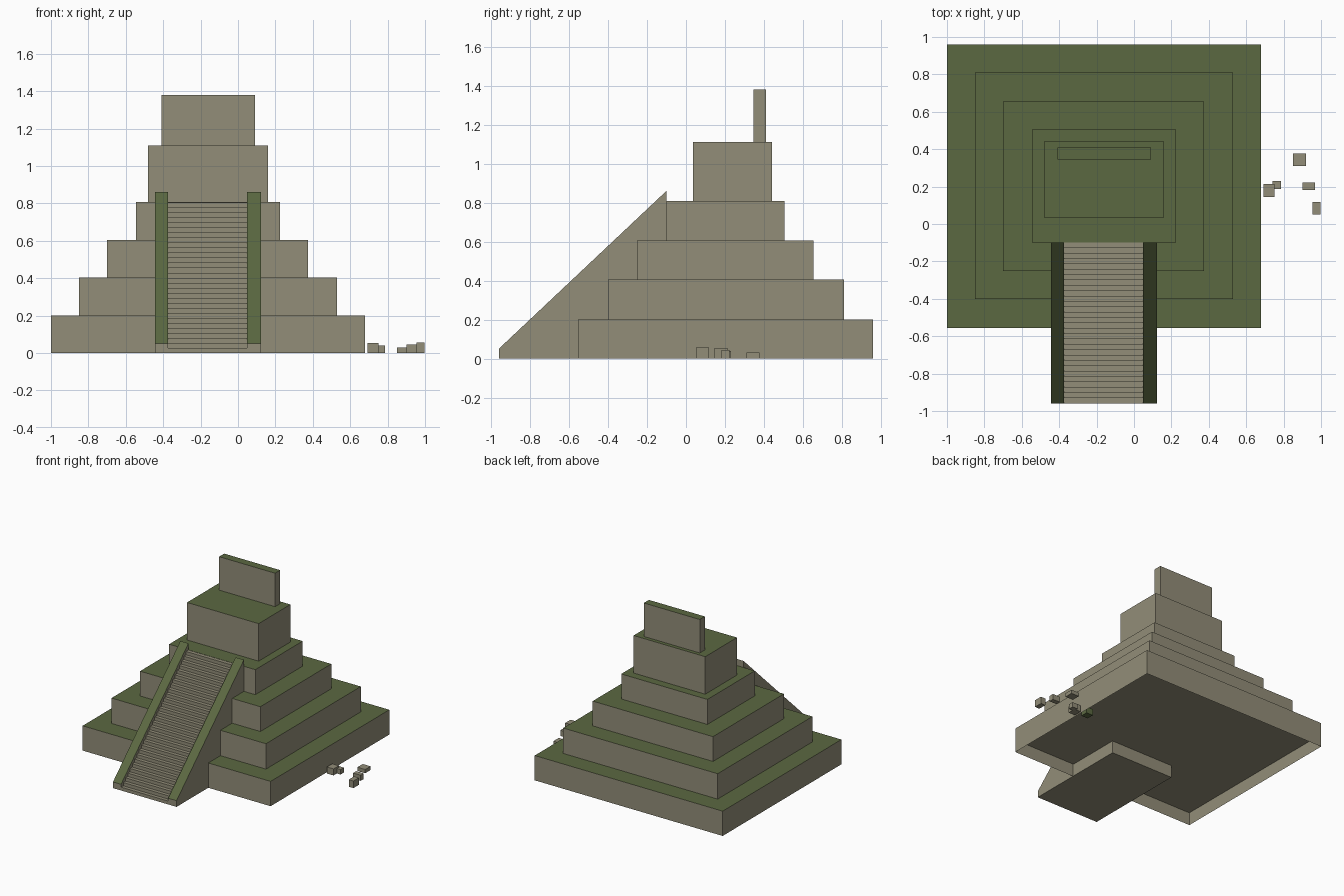
import bpy
import bmesh

cube = bpy.data.objects.get("Cube")
if cube:
    bpy.data.objects.remove(cube, do_unlink=True)


def make_material(name, rgb):
    mat = bpy.data.materials.new(name)
    mat.use_nodes = True
    color = (*rgb, 1.0)
    mat.diffuse_color = color
    bsdf = next(n for n in mat.node_tree.nodes if n.type == "BSDF_PRINCIPLED")
    bsdf.inputs["Base Color"].default_value = color
    return mat


stone = make_material("weathered stone", (0.29, 0.27, 0.19))
moss = make_material("moss green", (0.105, 0.14, 0.053))


def finish(name, bm, mossy_tops=True):
    """Make the object, with moss on every face that looks upward."""
    bm.normal_update()
    for face in bm.faces:
        face.material_index = int(mossy_tops and face.normal.z > 0.5)
    mesh = bpy.data.meshes.new(name)
    bm.to_mesh(mesh)
    bm.free()
    mesh.materials.append(stone)
    mesh.materials.append(moss)
    obj = bpy.data.objects.new(name, mesh)
    bpy.context.collection.objects.link(obj)
    return obj


def box(name, xs, ys, zs, mossy_tops=True, open_bottom=False):
    bm = bmesh.new()
    bmesh.ops.create_cube(bm, size=1)
    for v in bm.verts:
        v.co = [r[0] if c < 0 else r[1] for c, r in zip(v.co, (xs, ys, zs))]
    if open_bottom:
        bm.normal_update()
        under = [f for f in bm.faces if f.normal.z < -0.5]
        bmesh.ops.delete(bm, geom=under, context="FACES_ONLY")
    return finish(name, bm, mossy_tops)


def prism(name, profile, xs, mossy_tops=True):
    """Extrude a (y, z) side profile across x."""
    bm = bmesh.new()
    face = bm.faces.new([bm.verts.new((xs[0], y, z)) for y, z in profile])
    grown = bmesh.ops.extrude_face_region(bm, geom=[face])["geom"]
    verts = [g for g in grown if isinstance(g, bmesh.types.BMVert)]
    bmesh.ops.translate(bm, verts=verts, vec=(xs[1] - xs[0], 0, 0))
    bmesh.ops.recalc_face_normals(bm, faces=bm.faces)
    return finish(name, bm, mossy_tops)


# Stepped pyramid: hollow base, three terraces, shrine and crest
box("base_terrace", (-1, 0.68), (-0.555, 0.96), (0, 0.2), open_bottom=True)
box("second_terrace", (-0.85, 0.53), (-0.4, 0.81), (0.2, 0.405))
box("third_terrace", (-0.7, 0.375), (-0.25, 0.655), (0.4, 0.605))
box("fourth_terrace", (-0.545, 0.225), (-0.1, 0.505), (0.6, 0.807))
box("shrine", (-0.48, 0.16), (0.035, 0.44), (0.8, 1.11))
box("crest_slab", (-0.41, 0.09), (0.345, 0.41), (1.1, 1.38))

# Recessed floor inside the base
box("base_floor", (-0.995, 0.675), (-0.55, 0.955), (0.1, 0.11), mossy_tops=False)

# Staircase running up the front
STEPS = 30
FRONT, BACK, TOP = -0.96, -0.1, 0.805
tread, riser = (BACK - FRONT) / STEPS, TOP / STEPS
for i in range(STEPS):
    y = FRONT + i * tread
    box(f"step_{i + 1}", (-0.373, 0.048), (y, y + tread),
        (0, (i + 1) * riser), mossy_tops=False)

# Sloping side walls of the staircase
rail_profile = [(FRONT, 0), (FRONT, 0.05), (BACK, 0.86), (BACK, 0)]
prism("right_stair_wall", rail_profile, (-0.445, -0.373))
prism("left_stair_wall", rail_profile, (0.048, 0.123))

# Fallen blocks beside the pyramid
rubble = [
    ((0.693, 0.752), (0.145, 0.213), 0.053),
    ((0.74, 0.785), (0.188, 0.23), 0.04),
    ((0.85, 0.92), (0.31, 0.378), 0.03),
    ((0.9, 0.968), (0.183, 0.222), 0.045),
    ((0.955, 0.997), (0.05, 0.118), 0.057),
]
for i, (xs, ys, top) in enumerate(rubble):
    box(f"fallen_block_{i + 1}", xs, ys, (0, top), mossy_tops=False)

# Mossy block lying under the base
hidden = box("mossy_block", (0.59, 0.65), (0.17, 0.23), (0, 0.05))
for poly in hidden.data.polygons:
    poly.material_index = 1
